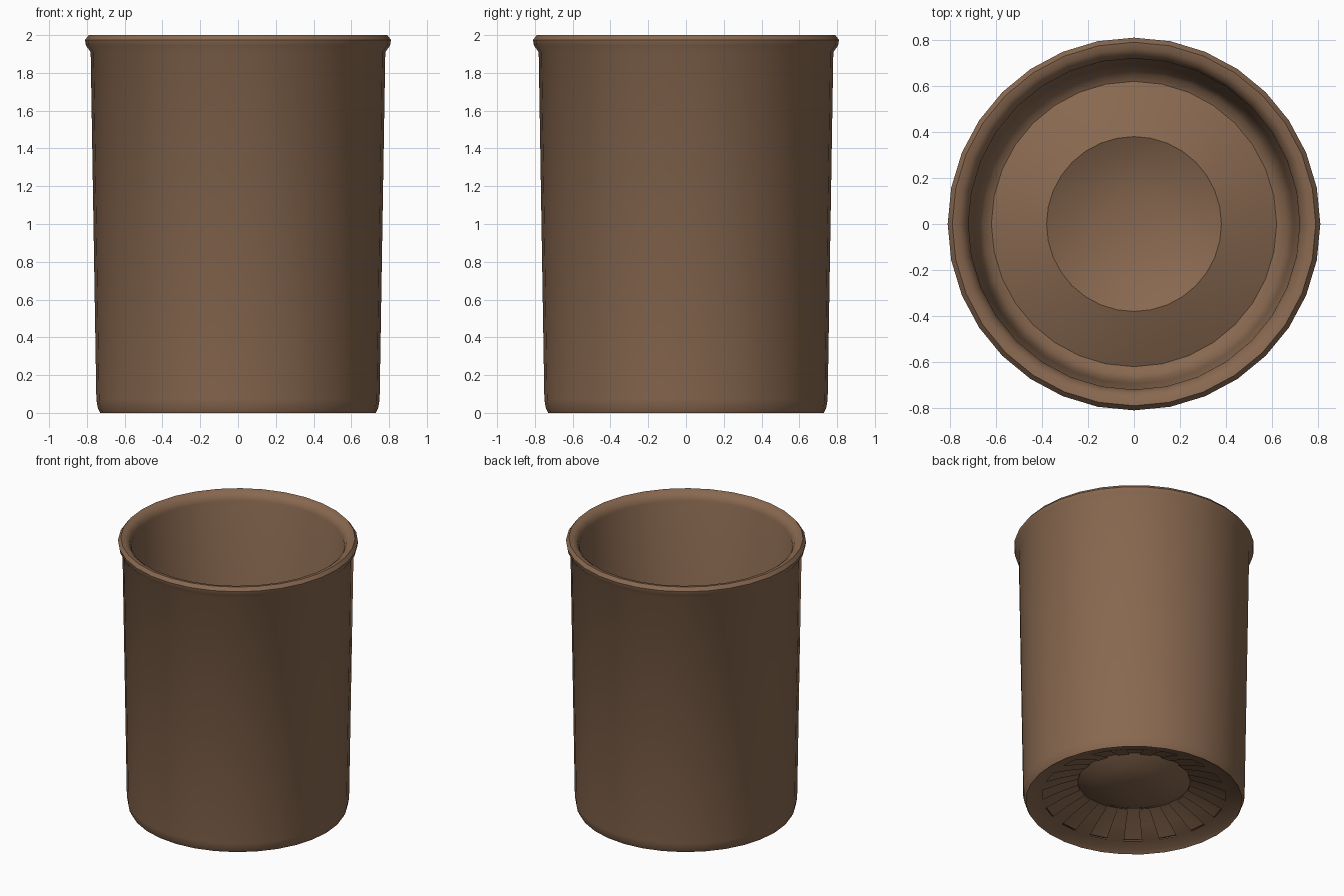
import bpy
import math

SIDES = 32

cube = bpy.data.objects.get("Cube")
if cube:
    bpy.data.objects.remove(cube, do_unlink=True)

clay = bpy.data.materials.new("brown clay")
clay.use_nodes = True
colour = (0.25, 0.14, 0.08, 1)
clay.diffuse_color = colour
clay.node_tree.nodes["Principled BSDF"].inputs["Base Color"].default_value = colour


def lathe(name, profile, keep=lambda ring, side: True, angle=40):
    """Turn a (radius, height) profile round z; a zero radius closes in a point."""
    verts, rings = [], []
    for r, z in profile:
        start = len(verts)
        count = SIDES if r > 0 else 1
        for k in range(count):
            a = math.tau * k / SIDES
            verts.append((r * math.cos(a), r * math.sin(a), z))
        rings.append([start + k % count for k in range(SIDES)])
    faces = []
    for i, (low, high) in enumerate(zip(rings, rings[1:])):
        for k in range(SIDES):
            if keep(i, k):
                n = (k + 1) % SIDES
                face = [low[k], low[n], high[n], high[k]]
                faces.append(list(dict.fromkeys(face)))
    mesh = bpy.data.meshes.new(name)
    mesh.from_pydata(verts, [], faces)
    mesh.materials.append(clay)
    obj = bpy.data.objects.new(name, mesh)
    bpy.context.collection.objects.link(obj)
    bpy.ops.object.select_all(action='DESELECT')
    obj.select_set(True)
    bpy.context.view_layer.objects.active = obj
    bpy.ops.object.shade_smooth_by_angle(angle=math.radians(angle))
    return obj


# Foot, tapered wall and rounded rim, down the inside to the floor edge
lathe("pot_wall", [
    (0.73, 0), (0.742, 0.025), (0.75, 0.07), (0.78, 1.91),
    (0.805, 1.945), (0.81, 1.975), (0.79, 2.0),
    (0.76, 1.995), (0.735, 1.975), (0.72, 1.94),
    (0.695, 0.2), (0.68, 0.11), (0.655, 0.065), (0.62, 0.05)])

# Raised floor cone with a shallow dish in the middle
lathe("pot_floor", [
    (0.62, 0.05), (0.50, 0.105), (0.38, 0.15),
    (0.28, 0.10), (0.15, 0.07), (0, 0.06)])

# Underside: foot recess, then radial ribs with open slots between them
lathe("slotted_underside", [
    (0.38, 0.14), (0.50, 0.095), (0.62, 0.04), (0.70, 0.02), (0.73, 0)],
    keep=lambda ring, side: ring > 1 or side % 2 == 1)
